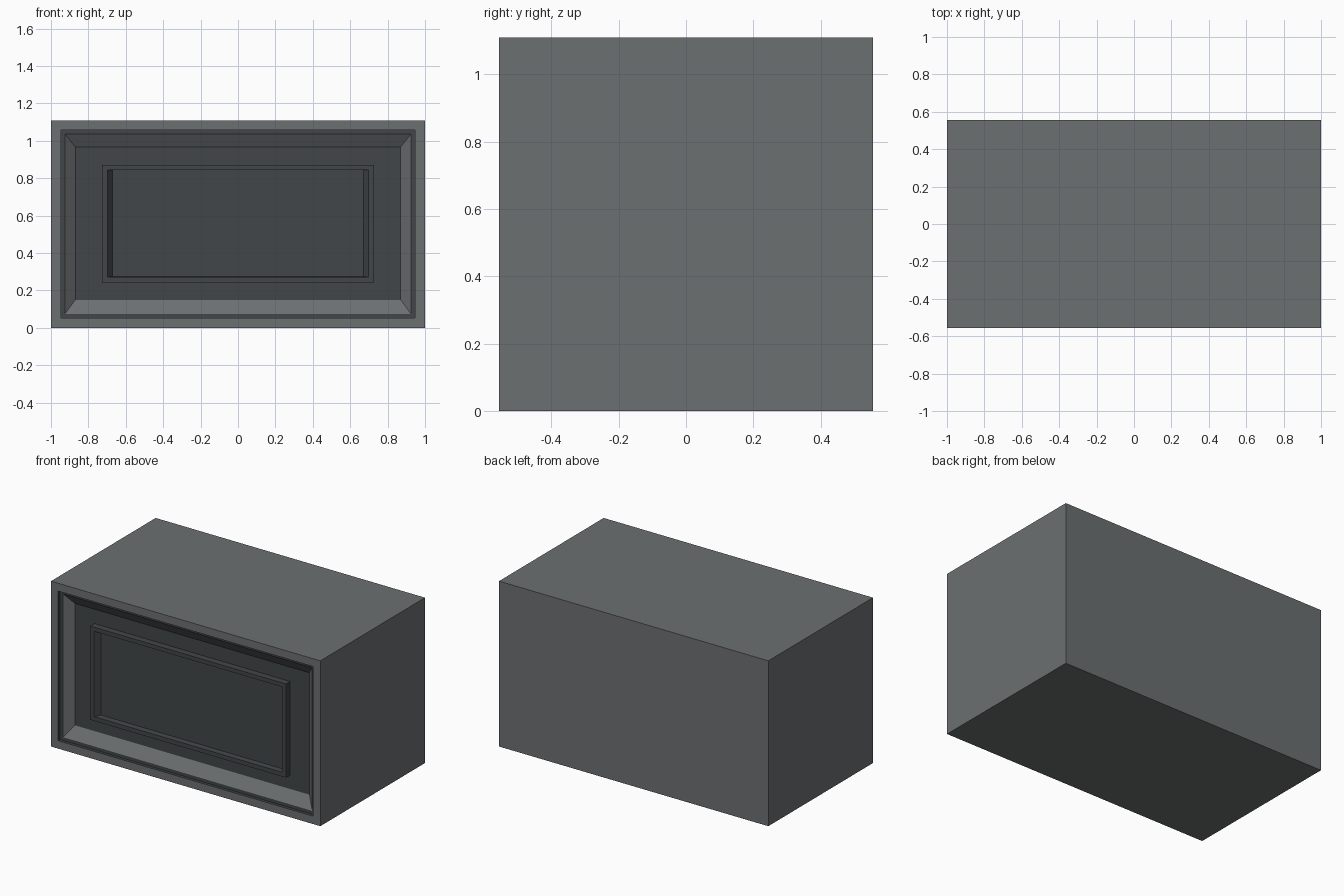
import bpy, bmesh

if "Cube" in bpy.data.objects:
    bpy.data.objects.remove(bpy.data.objects["Cube"])

W, D, H = 1.0, 0.555, 1.11   # half width, half depth, height


def material(name, rgb):
    m = bpy.data.materials.new(name)
    m.diffuse_color = (*rgb, 1)
    m.use_nodes = True
    m.node_tree.nodes["Principled BSDF"].inputs["Base Color"].default_value = m.diffuse_color
    return m


grey = material("casing_grey", (0.15, 0.16, 0.165))
dark = material("panel_dark", (0.055, 0.061, 0.065))


def stepped(name, sections, mat, cap_start=False, cap_end=False):
    """Join rectangles (half width, bottom, top, depth behind the front) in order."""
    bm = bmesh.new()
    loops = []
    for hw, z0, z1, d in sections:
        y = d - D
        loops.append([bm.verts.new((x, y, z)) for x, z in
                      ((-hw, z0), (hw, z0), (hw, z1), (-hw, z1))])
    for a, b in zip(loops, loops[1:]):
        for i in range(4):
            j = (i + 1) % 4
            bm.faces.new((a[i], a[j], b[j], b[i]))
    if cap_start:
        bm.faces.new(loops[0][::-1])
    if cap_end:
        bm.faces.new(loops[-1])
    mesh = bpy.data.meshes.new(name)
    bm.to_mesh(mesh)
    bm.free()
    mesh.materials.append(mat)
    obj = bpy.data.objects.new(name, mesh)
    bpy.context.collection.objects.link(obj)
    return obj


# Outer box with its flat front rim
stepped("casing", [(W, 0, H, 2 * D), (W, 0, H, 0), (0.947, 0.053, 1.057, 0)],
        grey, cap_start=True)

# Thin dark step just inside the rim
stepped("shadow_groove", [(0.947, 0.053, 1.057, 0), (0.947, 0.053, 1.057, 0.02),
                          (0.925, 0.075, 1.037, 0.02)], dark)

# Sloped surround leading in to the recess
stepped("sloped_surround", [(0.925, 0.075, 1.037, 0.02), (0.87, 0.15, 0.968, 0.07)], grey)

# Recessed panel, flat around the raised frame
stepped("recessed_panel", [(0.87, 0.15, 0.968, 0.07), (0.727, 0.243, 0.872, 0.07)], dark)

# Raised frame with an inner bevel
stepped("raised_frame", [(0.727, 0.243, 0.872, 0.07), (0.727, 0.243, 0.872, 0.025),
                         (0.697, 0.272, 0.845, 0.025), (0.672, 0.276, 0.843, 0.06)], dark)

# Flat centre pane
stepped("centre_pane", [(0.672, 0.276, 0.843, 0.06)], dark, cap_end=True)
